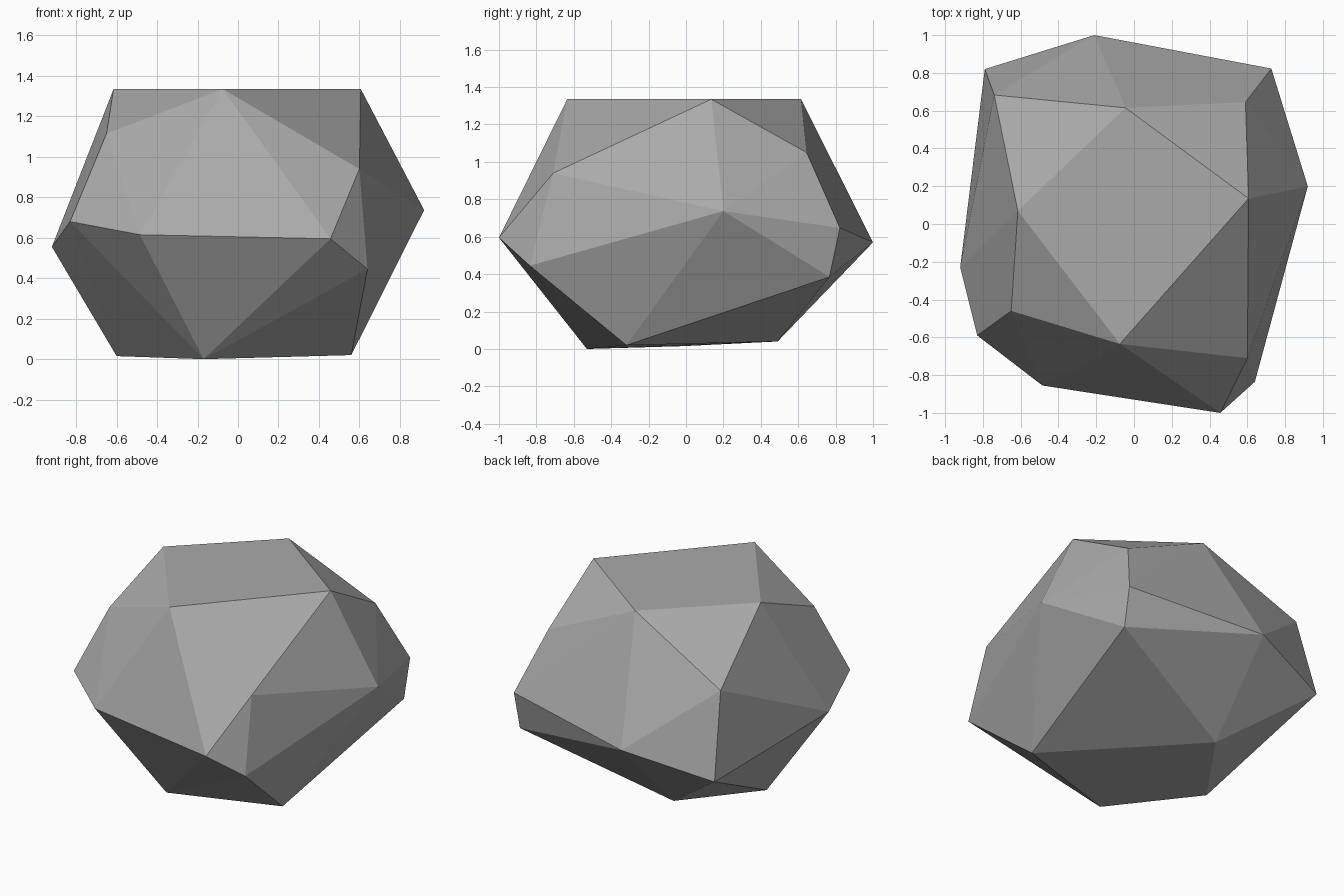
import bpy
import bmesh

# Remove the default object
default_cube = bpy.data.objects.get("Cube")
if default_cube:
    bpy.data.objects.remove(default_cube, do_unlink=True)


def flat_material(name, colour):
    material = bpy.data.materials.new(name)
    material.use_nodes = True
    material.diffuse_color = colour
    shader = next(n for n in material.node_tree.nodes if n.type == "BSDF_PRINCIPLED")
    shader.inputs["Base Color"].default_value = colour
    return material


def faceted_stone(name, corner_rings, material):
    """Wrap rings of corner points in a convex, flat-shaded shell."""
    bm = bmesh.new()
    for ring in corner_rings:
        for corner in ring:
            bm.verts.new(corner)
    bmesh.ops.convex_hull(bm, input=list(bm.verts))
    bmesh.ops.recalc_face_normals(bm, faces=list(bm.faces))
    for face in bm.faces:
        face.smooth = False
    mesh = bpy.data.meshes.new(name)
    bm.to_mesh(mesh)
    bm.free()
    mesh.materials.append(material)
    stone = bpy.data.objects.new(name, mesh)
    bpy.context.scene.collection.objects.link(stone)
    return stone


# Flat top of the boulder
crown = [(-.075, -.635, 1.335), (-.615, .07, 1.335), (-.045, .615, 1.335), (.607, .135, 1.335)]

# Chipped corners just under the top
shoulder = [(-.65, -.46, 1.115), (.6, -.71, .94), (.59, .645, 1.05), (-.74, .683, 1)]

# Widest band, counter-clockwise from the front
waist = [
    (-.485, -.855, .615), (.457, -1, .595), (.64, -.835, .445),
    (.92, .2, .737), (.727, .823, .647), (.72, .767, .385),
    (-.21, 1, .57), (-.79, .82, .44), (-.92, -.23, .555), (-.83, -.59, .68),
]

# Slightly uneven underside
base = [(-.6, -.015, .015), (-.17, -.53, 0), (.56, -.318, .02), (-.25, .49, .04)]

stone_grey = flat_material("stone grey", (.4, .4, .4, 1))
faceted_stone("boulder", (crown, shoulder, waist, base), stone_grey)
